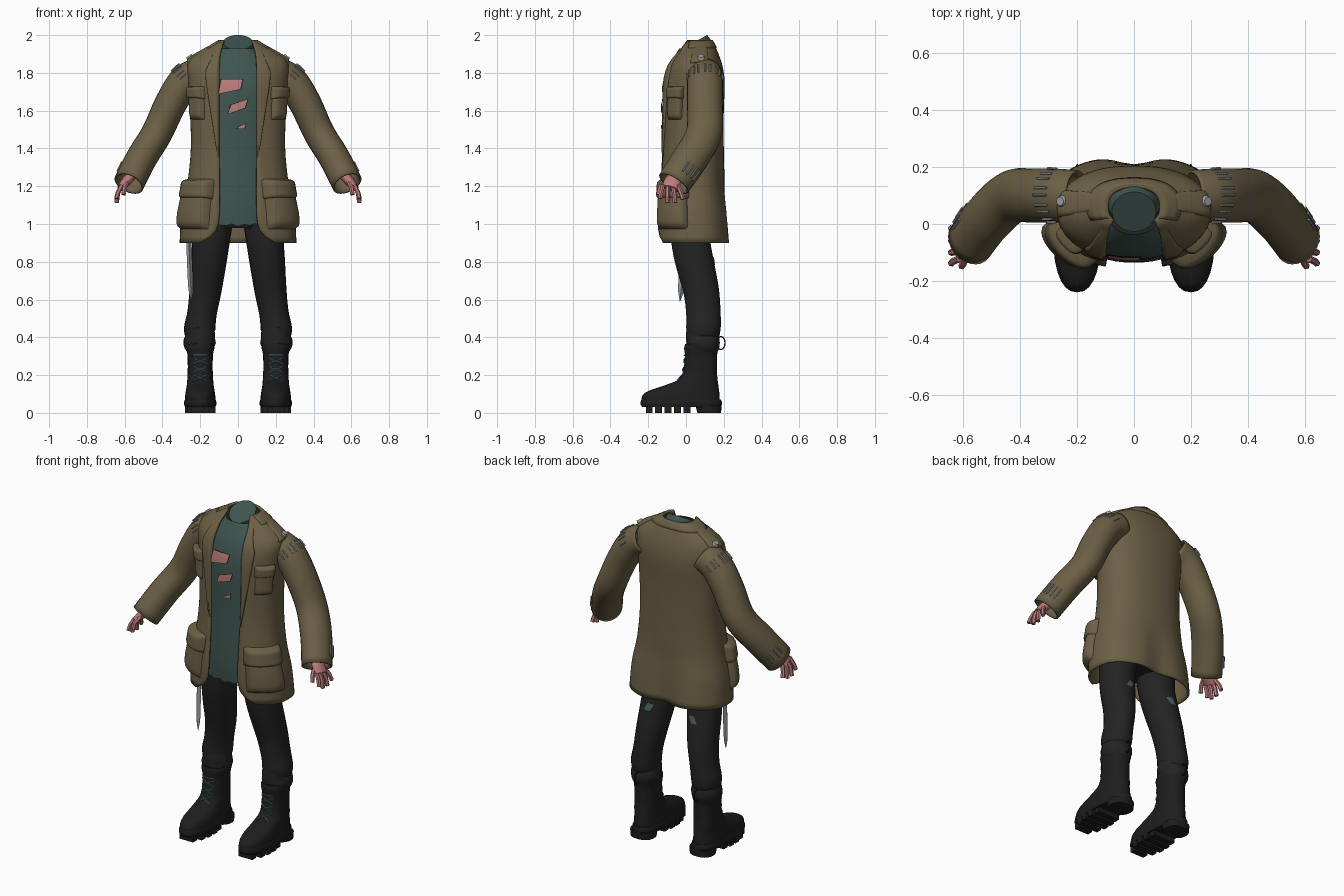
import bpy, bmesh, math, random
from mathutils import Vector, Matrix

if "Cube" in bpy.data.objects:
    bpy.data.objects.remove(bpy.data.objects["Cube"])

random.seed(3)
PI = math.pi
P = 0.85  # roundness of the cross-sections


def material(name, r, g, b):
    m = bpy.data.materials.new(name)
    m.diffuse_color = (r, g, b, 1)
    m.use_nodes = True
    m.node_tree.nodes["Principled BSDF"].inputs["Base Color"].default_value = m.diffuse_color
    return m


COAT_M = material("olive_cloth", 0.150, 0.116, 0.060)
SHIRT_M = material("teal_cloth", 0.050, 0.092, 0.080)
BLACK_M = material("black_cloth", 0.017, 0.017, 0.018)
BOOT_M = material("black_leather", 0.013, 0.013, 0.014)
SKIN_M = material("pink_skin", 0.50, 0.20, 0.20)
METAL_M = material("grey_metal", 0.34, 0.36, 0.37)
LACE_M = material("lace_teal", 0.07, 0.13, 0.125)
EDGE_M = material("dark_edge", 0.010, 0.010, 0.009)


def sample(rows, k):
    """Smooth interpolation of table rows; the first column is the key."""
    k = min(max(k, rows[0][0]), rows[-1][0])
    i = max(j for j in range(len(rows) - 1) if rows[j][0] <= k)
    lo, hi = max(i - 1, 0), min(i + 2, len(rows) - 1)
    a, b, p, q = rows[i], rows[i + 1], rows[lo], rows[hi]
    h = b[0] - a[0]
    t = (k - a[0]) / h
    out = []
    for c in range(1, len(a)):
        m0 = (b[c] - p[c]) / (b[0] - p[0]) * h
        m1 = (q[c] - a[c]) / (q[0] - a[0]) * h
        out.append((2*t**3 - 3*t*t + 1)*a[c] + (t**3 - 2*t*t + t)*m0
                   + (3*t*t - 2*t**3)*b[c] + (t**3 - t*t)*m1)
    return out


def ring(rows, th, z, o=0.0, cx=0.0):
    """Point on a stack of level rings (z, half width, front y, back y); angle 0 is the front."""
    hw, yf, yb = sample(rows, z)
    s, c = math.sin(th), math.cos(th)
    x = (hw + o) * math.copysign(abs(s)**P, s)
    y = (yf + yb)/2 - ((yb - yf)/2 + o) * math.copysign(abs(c)**P, c)
    return Vector((cx + x, y, z))


def angle_at(rows, x, z):
    f = min(abs(x) / sample(rows, z)[0], 1)
    return math.copysign(math.asin(f**(1/P)), x)


def tube_pt(rows, th, t, o=0.0):
    """Point on a tube along a path of (x, y, z, radius a, radius b)."""
    keyed = [(i,) + r for i, r in enumerate(rows)]
    n = len(rows) - 1
    k = t * n
    x, y, z, ra, rb = sample(keyed, k)
    d = (Vector(sample(keyed, min(k + .05, n))[:3]) - Vector(sample(keyed, max(k - .05, 0))[:3])).normalized()
    a = Vector((0, 1, 0)).cross(d).normalized()
    b = d.cross(a)
    return Vector((x, y, z)) + a*(ra + o)*math.cos(th) + b*(rb + o)*math.sin(th)


def finish(o, mat, mirror=False, thick=0.0, angle=50):
    o.data.materials.clear()
    o.data.materials.append(mat)
    bpy.ops.object.select_all(action='DESELECT')
    o.select_set(True)
    bpy.context.view_layer.objects.active = o
    bpy.ops.object.shade_smooth_by_angle(angle=math.radians(angle))
    if mirror:
        m = o.modifiers.new("mirror", 'MIRROR')
        m.use_mirror_merge = False
    if thick:
        m = o.modifiers.new("thickness", 'SOLIDIFY')
        m.thickness, m.offset = thick, -1
    return o


def grid(name, fn, nu, nv, mat, wrap=False, cap=False, **kw):
    cols = nu if wrap else nu + 1
    verts = [fn(i/nu, j/nv) for j in range(nv + 1) for i in range(cols)]
    faces = [(j*cols + i, j*cols + (i+1) % cols, (j+1)*cols + (i+1) % cols, (j+1)*cols + i)
             for j in range(nv) for i in range(nu)]
    if cap:
        faces += [tuple(reversed(range(cols))), tuple(range(nv*cols, (nv+1)*cols))]
    me = bpy.data.meshes.new(name)
    me.from_pydata([tuple(v) for v in verts], [], faces)
    o = bpy.data.objects.new(name, me)
    bpy.context.collection.objects.link(o)
    return finish(o, mat, **kw)


def stack(name, rows, nv, mat, nu=32, cx=0.0, **kw):
    z0, z1 = rows[0][0], rows[-1][0]
    return grid(name, lambda u, v: ring(rows, u*2*PI, z0 + (z1-z0)*v, 0, cx), nu, nv, mat, True, True, **kw)


def tube(name, rows, nv, mat, nu=20, cap=True, **kw):
    return grid(name, lambda u, v: tube_pt(rows, u*2*PI, v), nu, nv, mat, True, cap, **kw)


def cords(name, lines, r, mat, mirror=True):
    cu = bpy.data.curves.new(name, 'CURVE')
    cu.dimensions = '3D'
    cu.bevel_depth, cu.bevel_resolution, cu.use_fill_caps = r, 1, True
    for pts in lines:
        sp = cu.splines.new('POLY')
        sp.points.add(len(pts) - 1)
        for p, q in zip(sp.points, pts):
            p.co = (*q, 1)
    o = bpy.data.objects.new(name, cu)
    bpy.context.collection.objects.link(o)
    bpy.ops.object.select_all(action='DESELECT')
    o.select_set(True)
    bpy.context.view_layer.objects.active = o
    bpy.ops.object.convert(target='MESH')
    return finish(bpy.context.view_layer.objects.active, mat, mirror)


# Coat body: open front, rounded lower corners, flared back
COAT = [(.90, .31, -.155, .24), (1.05, .30, -.155, .225), (1.2, .27, -.145, .207), (1.4, .25, -.13, .20),
        (1.6, .255, -.125, .20), (1.75, .265, -.12, .205), (1.83, .27, -.10, .195), (1.88, .25, -.07, .18),
        (1.93, .17, -.035, .16), (1.975, .095, -.015, .135)]
GAP = [(.90, .20), (.93, .15), (.97, .115), (1.05, .10), (1.4, .10), (1.7, .10), (1.9, .095), (1.975, .075)]


def coat(u, v):
    z = .90 + 1.075*v
    t0 = angle_at(COAT, sample(GAP, z)[0], z)
    th = t0 + (2*PI - 2*t0)*u
    p = ring(COAT, th, z)
    if p.y > .08:  # hollow at the centre of the back hem
        p.y -= max(0, (1.25 - z)/.35)*.03*math.exp(-(p.x/.08)**2)
    return p


grid("coat_body", coat, 56, 32, COAT_M, thick=.012)


def pad(name, th_fn, z0, z1, t, n=14):
    """Raised cloth panel lying on the coat."""
    def fn(u, v):
        z = z0 + (z1 - z0)*v
        o = t*(1 - (2*u - 1)**8)*(1 - (2*v - 1)**8)
        return ring(COAT, th_fn(u, z), z, o - .004)
    return grid(name, fn, n, n, COAT_M, mirror=True, angle=60)


def span(a, b):
    return lambda u, z: a + (b - a)*u


pad("hip_pocket", span(.45, 1.48), .97, 1.2, .038)
pad("hip_pocket_flap", span(.42, 1.52), 1.13, 1.24, .048)
pad("chest_pocket", span(.70, 1.28), 1.55, 1.7, .026)
pad("chest_pocket_flap", span(.67, 1.31), 1.66, 1.73, .034)
pad("shoulder_strap", span(1.4, 2.05), 1.85, 1.95, .014)
LAPEL = [(1.34, .004), (1.6, .045), (1.8, .075), (1.84, .06), (1.95, .02)]
pad("lapel", lambda u, z: angle_at(COAT, sample(GAP, z)[0] + u*sample(LAPEL, z)[0], z), 1.34, 1.94, .016, 18)

# Collar band around the back of the neck
grid("collar", lambda u, v: ring(COAT, 1.1 + (2*PI - 2.2)*u, 1.935 + .04*v, .006), 24, 3, COAT_M, thick=.012)

# Sleeves with open cuffs
SLEEVE = [(.20, .10, 1.80, .085, .09), (.28, .10, 1.755, .088, .095), (.355, .10, 1.64, .085, .095),
          (.43, .095, 1.48, .082, .095), (.51, .025, 1.35, .082, .095), (.578, -.065, 1.215, .082, .09)]
tube("sleeve", SLEEVE, 24, COAT_M, 24, cap=False, mirror=True, thick=.01)

# Metal stitches at shoulder seam and cuff, shoulder buttons
lines = []
for k in range(-4, 5):
    a, w = PI + k*.32, .04 if k % 2 else -.02
    lines.append([tube_pt(SLEEVE, a + w, t, .004) for t in (.15, .18, .215)])
for k in range(4):
    a = PI - .25 - k*.3
    lines.append([tube_pt(SLEEVE, a, t, .004) for t in (.87, .9, .94)])
cords("stitches", lines, .0045, METAL_M)

me = bpy.data.meshes.new("shoulder_button")
bm = bmesh.new()
bmesh.ops.create_cone(bm, cap_ends=True, segments=16, radius1=.021, radius2=.015, depth=.014,
                      matrix=Matrix.Translation(ring(COAT, 1.7, 1.885, .014)) @ Matrix.Rotation(.6, 4, 'Y'))
bm.to_mesh(me)
bm.free()
button = bpy.data.objects.new("shoulder_button", me)
bpy.context.collection.objects.link(button)
finish(button, METAL_M, True, angle=30)

# Shirt with ragged hem, neck plug
SHIRT = [(.99, .19, -.13, .14), (1.1, .2, -.136, .15), (1.4, .2, -.126, .16), (1.7, .205, -.123, .17),
         (1.8, .2, -.103, .16), (1.87, .15, -.072, .15), (1.93, .09, -.035, .125)]


def shirt(u, v):
    p = ring(SHIRT, u*2*PI, .99 + .94*v)
    if v == 0:
        p.z += random.uniform(-.012, .025)
    return p


grid("shirt", shirt, 48, 22, SHIRT_M, wrap=True)
tube("neck_band", [(0, .075, 1.90, .095, .09), (0, .058, 1.935, .086, .083), (0, .043, 1.962, .078, .08)], 4,
     SHIRT_M, 28, angle=35)

# Rips in the shirt: dark rim plate with a skin plate on top
RIPS = [((-.10, 1.69), (.012, 1.715), (.022, 1.765), (-.085, 1.765)),
        ((-.05, 1.585), (.035, 1.615), (.05, 1.66), (-.035, 1.63)),
        ((-.005, 1.505), (.032, 1.505), (.04, 1.53), (.005, 1.515))]
for i, q in enumerate(RIPS):
    c = sum((Vector(p) for p in q), Vector((0, 0))) / 4
    for name, grow, off, mat in (("rip_edge", .006, .003, EDGE_M), ("rip_skin", 0, .006, SKIN_M)):
        pts = [Vector(p) + (Vector(p) - c).normalized()*grow for p in q]

        def rip(u, v):
            p = pts[0].lerp(pts[1], u).lerp(pts[3].lerp(pts[2], u), v)
            return ring(SHIRT, angle_at(SHIRT, p.x, p.y), p.y, off)
        grid("%s_%d" % (name, i + 1), rip, 8, 5, mat)

# Hands
tube("palm", [(.56, -.045, 1.26, .026, .038), (.592, -.07, 1.225, .026, .045), (.622, -.085, 1.19, .018, .044)],
     6, SKIN_M, 14, mirror=True)
fingers = [[(.615, -.122 + .026*k, 1.205), (.636, yt*.6 + .4*(-.122 + .026*k), 1.165), (.643, yt, zt)]
           for k, (yt, zt) in enumerate([(-.138, 1.135), (-.100, 1.112), (-.058, 1.112), (-.015, 1.13)])]
fingers.append([(.585, -.095, 1.225), (.600, -.138, 1.195), (.606, -.148, 1.155)])
cords("fingers", fingers, .0125, SKIN_M)

# Trousers
LEG = [(.20, .085, .335, .074, .083), (.203, .09, .37, .086, .09), (.20, .085, .41, .078, .086),
       (.203, .092, .445, .083, .092), (.19, .092, .53, .078, .092), (.172, .08, .65, .085, .095),
       (.155, .045, .80, .094, .102), (.142, .025, .92, .10, .105), (.13, .03, 1.08, .115, .12)]
tube("trouser_leg", LEG, 32, BLACK_M, 22, mirror=True)
stack("trouser_seat", [(.98, .12, -.07, .10), (1.05, .2, -.10, .14), (1.2, .19, -.10, .14)], 6, BLACK_M)
grid("trouser_patch", lambda u, v: tube_pt(LEG, 1.75 - .4*u + .2*v, .715 + .04*v, .003), 5, 4, LACE_M, mirror=True)

# Boots: upper, welt, tread blocks, laces, pull loop
BOOT = [(.05, .08, -.232, .178), (.08, .081, -.235, .178), (.11, .077, -.212, .176), (.14, .072, -.13, .172),
        (.17, .069, -.05, .168), (.2, .067, -.022, .165), (.25, .066, -.01, .164), (.31, .068, -.006, .165),
        (.345, .075, -.01, .172), (.365, .07, -.004, .166)]
stack("boot_upper", BOOT, 26, BOOT_M, 28, .2, mirror=True)
stack("boot_welt", [(.03, .08, -.232, .186), (.042, .085, -.24, .19), (.06, .085, -.24, .19), (.072, .081, -.235, .184)],
      3, BOOT_M, 28, .2, mirror=True, angle=30)
stack("boot_heel", [(0, .072, .06, .186), (.04, .075, .05, .188)], 1, BOOT_M, 20, .2, mirror=True, angle=30)
for i, (y, w) in enumerate([(-.195, .046), (-.145, .07), (-.095, .08), (-.045, .08), (.005, .072)]):
    bpy.ops.mesh.primitive_cube_add(size=1)
    lug = bpy.context.object
    lug.name = "tread_block_%d" % (i + 1)
    lug.data.transform(Matrix.Translation((.2, y, .02)) @ Matrix.Diagonal((2*w, .036, .04, 1)))
    finish(lug, BOOT_M, True, angle=30)
laces = []
for z in (.165, .21, .255):
    for s in (-1, 1):
        laces.append([ring(BOOT, s*k*.17, z + .02 + k*.0065, .003, .2) for k in range(-3, 4)])
laces.append([ring(BOOT, k*.17, .305, .003, .2) for k in range(-3, 4)])
cords("boot_laces", laces, .0042, LACE_M)
loop = [(.2, .185 + .022*math.cos(a), .37 + .035*math.sin(a)) for a in [k*PI/6 for k in range(13)]]
cords("boot_pull_loop", [loop], .004, BOOT_M)

# Blade hanging under the coat
tube("blade", [(-.247, -.032, .59, .001, .001), (-.25, -.025, .66, .013, .017), (-.256, -.012, .80, .014, .02),
               (-.262, 0, .96, .014, .02)], 8, METAL_M, 4, angle=30)
